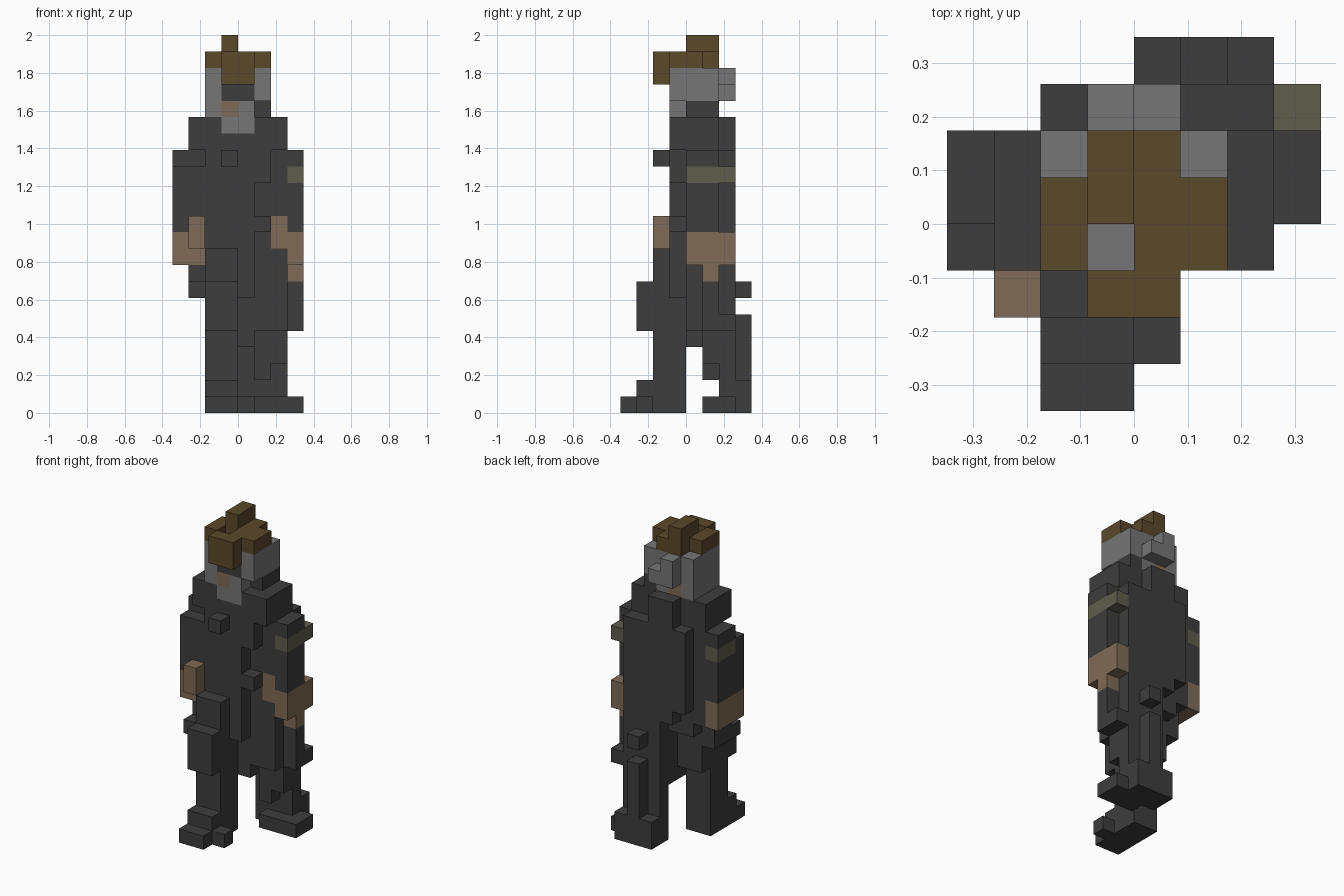
import bpy, bmesh
from mathutils import Vector

if "Cube" in bpy.data.objects:
    bpy.data.objects.remove(bpy.data.objects["Cube"])

V = 2 / 23  # edge of one block

COLOURS = {
    "charcoal_cloth": (0.047, 0.047, 0.047),
    "grey": (0.18, 0.18, 0.18),
    "brown_hair": (0.104, 0.065, 0.024),
    "skin": (0.215, 0.147, 0.095),
    "olive_band": (0.115, 0.108, 0.074),
}
MATS = list(COLOURS)
for name, c in COLOURS.items():
    m = bpy.data.materials.new(name)
    m.diffuse_color = (*c, 1)
    m.use_nodes = True
    m.node_tree.nodes["Principled BSDF"].inputs["Base Color"].default_value = m.diffuse_color
DARK, GREY, HAIR, SKIN, OLIVE = range(5)

cells = {}  # block coordinate -> (part, colour)


def fill(part, colour, x0, x1, y0, y1, z0, z1):
    """Fill a range of blocks; later calls repaint earlier ones."""
    for x in range(x0, x1):
        for y in range(y0, y1):
            for z in range(z0, z1):
                cells[x, y, z] = (part, colour)


# right leg: boot, shin, thigh, knee
p = "right_leg"
fill(p, DARK, -2, 0, -4, 0, 0, 1)
fill(p, DARK, 0, 1, -3, -2, 0, 1)
fill(p, DARK, -2, 0, -3, 0, 1, 2)
fill(p, DARK, -2, 0, -2, 0, 2, 10)
fill(p, DARK, -2, 0, -3, -2, 5, 8)
fill(p, DARK, -2, 0, 0, 1, 5, 10)
fill(p, DARK, -3, -2, -2, 0, 7, 8)
fill(p, DARK, -3, -2, -1, 1, 7, 9)

# left leg: boot, calf, thigh, hip pouch
p = "left_leg"
fill(p, DARK, 1, 4, 1, 3, 0, 1)
fill(p, DARK, 0, 3, 2, 4, 0, 2)
fill(p, DARK, 0, 3, 2, 3, 2, 9)
fill(p, DARK, 1, 2, 3, 4, 2, 6)
fill(p, DARK, 1, 2, 3, 4, 7, 8)
fill(p, DARK, 0, 1, 1, 2, 4, 9)
fill(p, DARK, 1, 2, 1, 2, 2, 9)
fill(p, DARK, 2, 3, 1, 2, 3, 9)
fill(p, DARK, 0, 1, 0, 1, 4, 9)
fill(p, DARK, 1, 3, 0, 1, 5, 9)
fill(p, DARK, 3, 4, 1, 3, 5, 6)
fill(p, DARK, 3, 4, 1, 2, 6, 8)
fill(p, DARK, 0, 1, -1, 0, 7, 8)

# coat: waist, chest, shoulders, back
p = "coat"
fill(p, DARK, -2, 2, 0, 2, 8, 18)
fill(p, DARK, -2, 1, -1, 0, 8, 18)
fill(p, DARK, 1, 2, -1, 0, 14, 18)
fill(p, DARK, 1, 2, -1, 0, 11, 12)
fill(p, DARK, -3, 3, -1, 2, 16, 18)
fill(p, DARK, -1, 1, 2, 3, 9, 18)
fill(p, DARK, -2, -1, 2, 3, 10, 16)
fill(p, DARK, 1, 3, 2, 3, 9, 16)
fill(p, DARK, -1, 0, -2, -1, 15, 16)

# right arm and hand
p = "right_arm"
fill(p, DARK, -4, -2, -1, 0, 9, 15)
fill(p, DARK, -4, -2, 0, 2, 9, 16)
fill(p, OLIVE, -4, -3, 0, 2, 14, 15)
fill(p, SKIN, -4, -3, -1, 2, 9, 11)
fill(p, SKIN, -3, -2, -1, 0, 9, 10)
fill(p, SKIN, -3, -2, -2, -1, 10, 12)

# left arm and hand
p = "left_arm"
fill(p, DARK, 2, 3, 0, 2, 8, 16)
fill(p, DARK, 3, 4, 0, 2, 11, 16)
fill(p, OLIVE, 3, 4, 0, 3, 14, 15)
fill(p, SKIN, 3, 4, 0, 3, 9, 11)
fill(p, SKIN, 3, 4, 1, 2, 8, 9)
fill(p, SKIN, 2, 3, 0, 1, 10, 12)

# head: neck, face, beard, visor, back knot
p = "head"
fill(p, GREY, -2, 2, -1, 2, 19, 21)
fill(p, GREY, -2, 1, -1, 2, 18, 19)
fill(p, DARK, 1, 2, 0, 2, 18, 19)
fill(p, SKIN, -1, 0, 1, 2, 18, 19)
fill(p, GREY, -1, 1, -1, 0, 17, 18)
fill(p, SKIN, -1, 0, -1, 0, 18, 19)
fill(p, DARK, -1, 1, -1, 0, 19, 20)
fill(p, GREY, 0, 1, 2, 3, 19, 20)
fill(p, GREY, -1, 0, 2, 3, 19, 21)

# hair: cap with a bare crown spot, fringe, tuft
p = "hair"
fill(p, HAIR, -2, 2, -1, 1, 21, 22)
fill(p, HAIR, -1, 1, 1, 2, 21, 22)
fill(p, HAIR, -1, 1, -2, -1, 20, 22)
fill(p, HAIR, -1, 0, 0, 2, 22, 23)
del cells[-1, -1, 21]

# the six sides of a block, wound outward
SIDES = []
for axis in range(3):
    for s in (-1, 1):
        n, u, w = Vector(), Vector(), Vector()
        n[axis], u[(axis + 1) % 3], w[(axis + 2) % 3] = s, 1, 1
        corners = [-u - w, u - w, u + w, -u + w]
        if s < 0:
            corners.reverse()
        SIDES.append((n, [(n + c) / 2 for c in corners]))


def build(part):
    """Make one object from the exposed block sides of a part."""
    bm = bmesh.new()
    verts = {}
    for (x, y, z), (owner, colour) in cells.items():
        if owner != part:
            continue
        for n, corners in SIDES:
            if (x + int(n.x), y + int(n.y), z + int(n.z)) in cells:
                continue
            loop = []
            for c in corners:
                co = Vector((x + .5, y + .5, z + .5)) + c
                key = tuple(round(i) for i in co)
                if key not in verts:
                    verts[key] = bm.verts.new(Vector(key) * V)
                loop.append(verts[key])
            bm.faces.new(loop).material_index = colour
    # merge coplanar sides of equal colour
    bmesh.ops.dissolve_limit(bm, angle_limit=0.01, verts=bm.verts,
                             edges=bm.edges, delimit={'MATERIAL'})
    me = bpy.data.meshes.new(part)
    bm.to_mesh(me)
    bm.free()
    for m in MATS:
        me.materials.append(bpy.data.materials[m])
    bpy.context.collection.objects.link(bpy.data.objects.new(part, me))


for part in ("right_leg", "left_leg", "coat", "right_arm", "left_arm", "head", "hair"):
    build(part)
